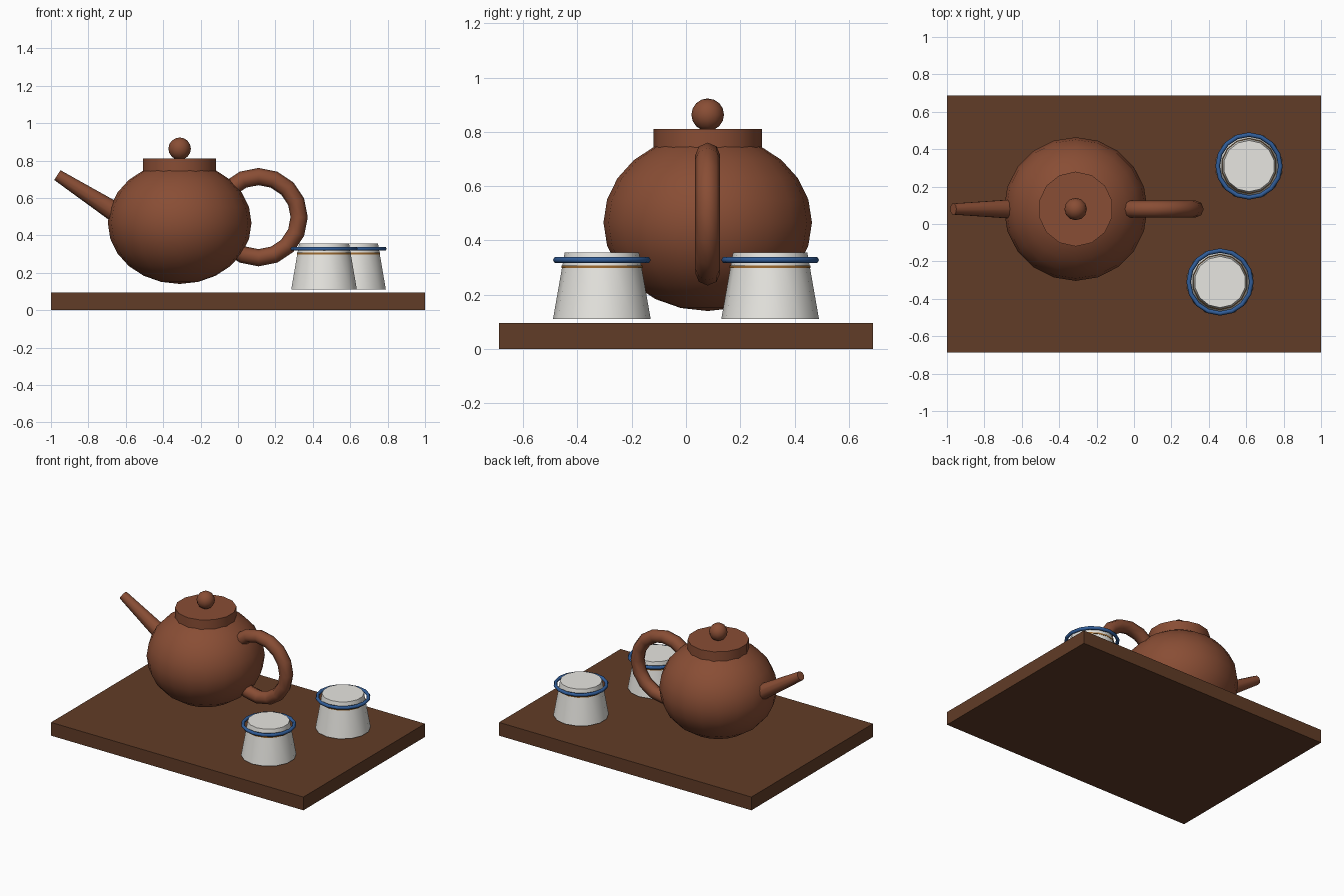
import bpy, math
from mathutils import Vector

if "Cube" in bpy.data.objects:
    bpy.data.objects.remove(bpy.data.objects["Cube"])


def material(name, rgb):
    m = bpy.data.materials.new(name)
    m.diffuse_color = (*rgb, 1)
    m.use_nodes = True
    m.node_tree.nodes["Principled BSDF"].inputs["Base Color"].default_value = m.diffuse_color
    return m


CLAY = material("clay", (0.25, 0.075, 0.035))
WOOD = material("wood", (0.12, 0.045, 0.02))
PORCELAIN = material("porcelain", (0.80, 0.79, 0.75))
BLUE = material("blue_glaze", (0.03, 0.11, 0.32))
TEA = material("tea", (0.35, 0.15, 0.03))


def finish(name, mat, angle=50):
    ob = bpy.context.object
    ob.name = name
    ob.data.materials.append(mat)
    bpy.ops.object.transform_apply(location=False, rotation=True, scale=True)
    if angle:
        bpy.ops.object.shade_smooth_by_angle(angle=math.radians(angle))
    return ob


def ball(name, loc, scale, mat, seg, rings):
    bpy.ops.mesh.primitive_uv_sphere_add(segments=seg, ring_count=rings, location=loc)
    bpy.context.object.scale = scale
    return finish(name, mat)


def cone(name, a, b, r1, r2, mat, sides):
    a, b = Vector(a), Vector(b)
    bpy.ops.mesh.primitive_cone_add(vertices=sides, radius1=r1, radius2=r2,
                                    depth=(b - a).length, location=(a + b) / 2)
    bpy.context.object.rotation_euler = (b - a).to_track_quat('Z', 'Y').to_euler()
    return finish(name, mat)


def ring(name, loc, major, minor, mat, seg, sides, tilt=0):
    bpy.ops.mesh.primitive_torus_add(location=loc, rotation=(tilt, 0, 0),
                                     major_radius=major, minor_radius=minor,
                                     major_segments=seg, minor_segments=sides)
    return finish(name, mat, 65)


# Tray
bpy.ops.mesh.primitive_cube_add(size=1, location=(0, 0, 0.0475))
bpy.context.object.scale = (2, 1.376, 0.095)
finish("tray", WOOD, 0)

# Teapot
px, py = -0.312, 0.08
ball("pot_body", (px, py, 0.466), (0.384, 0.384, 0.326), CLAY, 20, 12)
cone("pot_lid", (px, py, 0.73), (px, py, 0.811), 0.2, 0.2, CLAY, 14)
ball("lid_knob", (px, py, 0.863), (0.06, 0.06, 0.06), CLAY, 12, 8)
cone("spout", (-0.56, py, 0.462), (-0.966, py, 0.722), 0.06, 0.031, CLAY, 10)
ring("handle", (0.11, py, 0.497), 0.217, 0.046, CLAY, 16, 8, math.pi / 2)

# Upturned cups with a loose blue rim ring and a thin tea disc
for i, (x, y) in enumerate([(0.46, -0.31), (0.615, 0.31)], 1):
    cone(f"cup_{i}", (x, y, 0.11), (x, y, 0.355), 0.18, 0.137, PORCELAIN, 14)
    cone(f"tea_{i}", (x, y, 0.298), (x, y, 0.308), 0.149, 0.149, TEA, 14)
    ring(f"cup_rim_{i}", (x, y, 0.328), 0.168, 0.012, BLUE, 16, 6)
